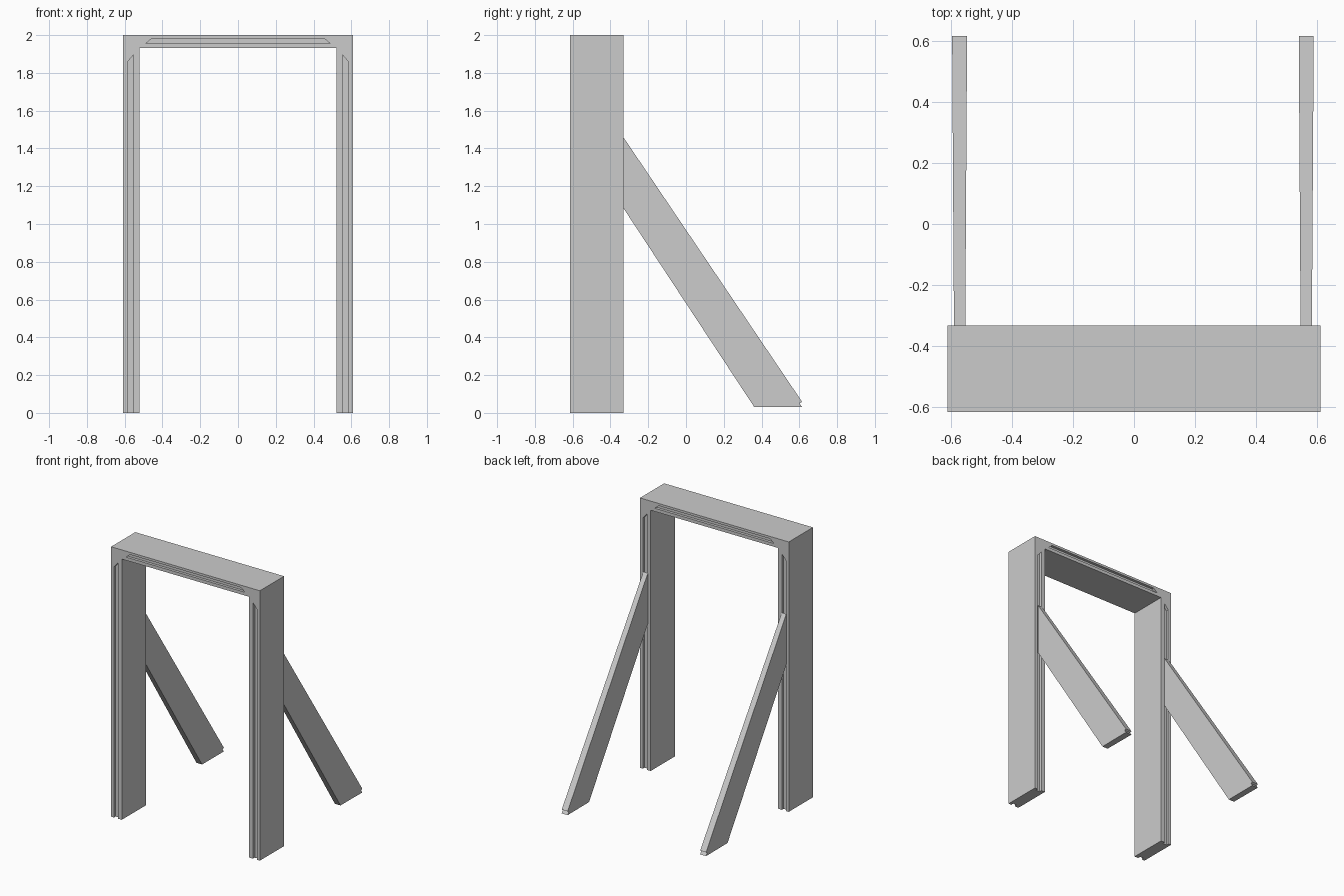
import bpy, bmesh

if "Cube" in bpy.data.objects:
    bpy.data.objects.remove(bpy.data.objects["Cube"])


def make_object(name, loop_a, loop_b):
    """Solid spanning two matching closed loops of points."""
    bm = bmesh.new()
    a = [bm.verts.new(p) for p in loop_a]
    b = [bm.verts.new(p) for p in loop_b]
    bm.faces.new(a)
    bm.faces.new(b[::-1])
    for i in range(len(a)):
        j = (i + 1) % len(a)
        bm.faces.new((a[j], a[i], b[i], b[j]))
    bmesh.ops.recalc_face_normals(bm, faces=bm.faces)
    mesh = bpy.data.meshes.new(name)
    bm.to_mesh(mesh)
    bm.free()
    obj = bpy.data.objects.new(name, mesh)
    bpy.context.collection.objects.link(obj)
    return obj


def prism_y(name, xz, y0, y1):
    return make_object(name, [(x, y0, z) for x, z in xz], [(x, y1, z) for x, z in xz])


FRONT, BACK, DEPTH = -0.615, -0.332, 0.02

# Door-shaped frame
frame = prism_y("frame", [(-0.61, 0), (-0.61, 2), (0.61, 2), (0.61, 0),
                          (0.522, 0), (0.522, 1.932), (-0.522, 1.932), (-0.522, 0)],
                FRONT, BACK)

# Shallow mitred grooves on front and back of the legs and lintel
leg = [(0.554, -0.1), (0.554, 1.895), (0.586, 1.857), (0.586, -0.1)]
lintel = [(-0.488, 1.956), (-0.455, 1.983), (0.455, 1.983), (0.488, 1.956)]
grooves = [leg, [(-x, z) for x, z in leg], lintel]
for y0, y1 in ((FRONT - 0.1, FRONT + DEPTH), (BACK - DEPTH, BACK + 0.1)):
    for profile in grooves:
        cutter = prism_y("groove_cutter", profile, y0, y1)
        cutter.hide_render = True
        mod = frame.modifiers.new("groove", 'BOOLEAN')
        mod.operation = 'DIFFERENCE'
        mod.solver = 'EXACT'
        mod.object = cutter
        bpy.context.view_layer.objects.active = frame
        bpy.ops.object.modifier_apply(modifier=mod.name)
        bpy.data.objects.remove(cutter)


# Raking braces behind each leg, slightly wider towards the foot
def brace_side(x, side, yz):
    return [(x + side * (0.0185 + 0.006 * (y - BACK) / 0.947), y, z) for y, z in yz]


brace = [(BACK, 1.085), (0.362, 0.03), (0.615, 0.03), (0.601, 0.051),
         (0.615, 0.058), (BACK, 1.46)]
for name, x in (("left_brace", -0.571), ("right_brace", 0.564)):
    make_object(name, brace_side(x, -1, brace), brace_side(x, 1, brace))
